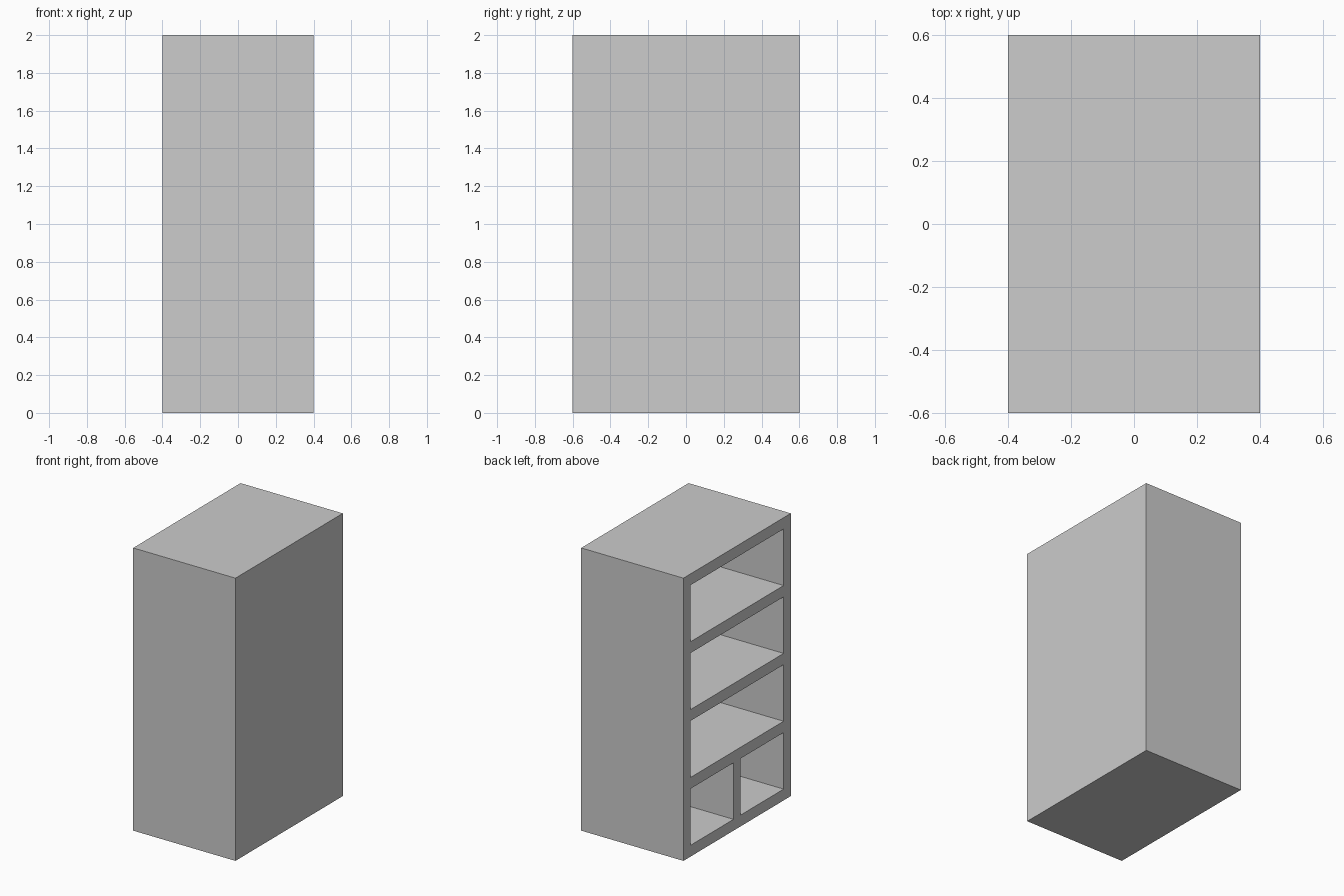
import bpy
import bmesh
from mathutils import Vector

cube = bpy.data.objects.get("Cube")
if cube:
    bpy.data.objects.remove(cube, do_unlink=True)

# Overall size and board thickness
HALF_W, HALF_D = 0.4, 0.6
BOARD, BAY, ROWS = 0.08, 0.4, 4

grey = bpy.data.materials.new("plain grey")
grey.use_nodes = True
colour = (0.604, 0.604, 0.604, 1)
grey.diffuse_color = colour
grey.node_tree.nodes["Principled BSDF"].inputs["Base Color"].default_value = colour

# Open face of the cabinet, split along the edges of every board
y_stops = [-HALF_D, -HALF_D + BOARD, -BOARD / 2, BOARD / 2, HALF_D - BOARD, HALF_D]
z_stops = [0]
for row in range(ROWS):
    z_stops += [z_stops[-1] + BOARD, z_stops[-1] + BOARD + BAY]
z_stops.append(z_stops[-1] + BOARD)

bm = bmesh.new()
grid = [[bm.verts.new((-HALF_W, y, z)) for y in y_stops] for z in z_stops]
cells = {}
for r in range(len(z_stops) - 1):
    for c in range(len(y_stops) - 1):
        cells[r, c] = bm.faces.new((grid[r][c], grid[r][c + 1],
                                    grid[r + 1][c + 1], grid[r + 1][c]))


def box_in(loop, depth):
    """Run walls back from a closed loop of edges and close the far end."""
    geom = bmesh.ops.extrude_edge_only(bm, edges=loop)["geom"]
    ends = {g for g in geom if isinstance(g, bmesh.types.BMVert)}
    bmesh.ops.translate(bm, verts=list(ends), vec=Vector((depth, 0, 0)))
    far = [e for e in bm.edges if e.is_boundary and all(v in ends for v in e.verts)]
    bmesh.ops.edgeloop_fill(bm, edges=far)


# Outer walls and the closed side
box_in([e for e in bm.edges if e.is_boundary], 2 * HALF_W)

# Recessed bays: a divided bottom row, full-width rows above
bays = [[cells[1, 1]], [cells[1, 3]]]
bays += [[cells[2 * row + 1, c] for c in (1, 2, 3)] for row in range(1, ROWS)]
for bay in bays:
    edges = {e for f in bay for e in f.edges}
    loop = [e for e in edges if sum(f in bay for f in e.link_faces) == 1]
    bmesh.ops.delete(bm, geom=bay, context='FACES')
    box_in(loop, 2 * HALF_W - BOARD)

bmesh.ops.recalc_face_normals(bm, faces=bm.faces[:])
mesh = bpy.data.meshes.new("shelf_cabinet")
bm.to_mesh(mesh)
bm.free()
mesh.materials.append(grey)
bpy.context.collection.objects.link(bpy.data.objects.new("shelf_cabinet", mesh))
